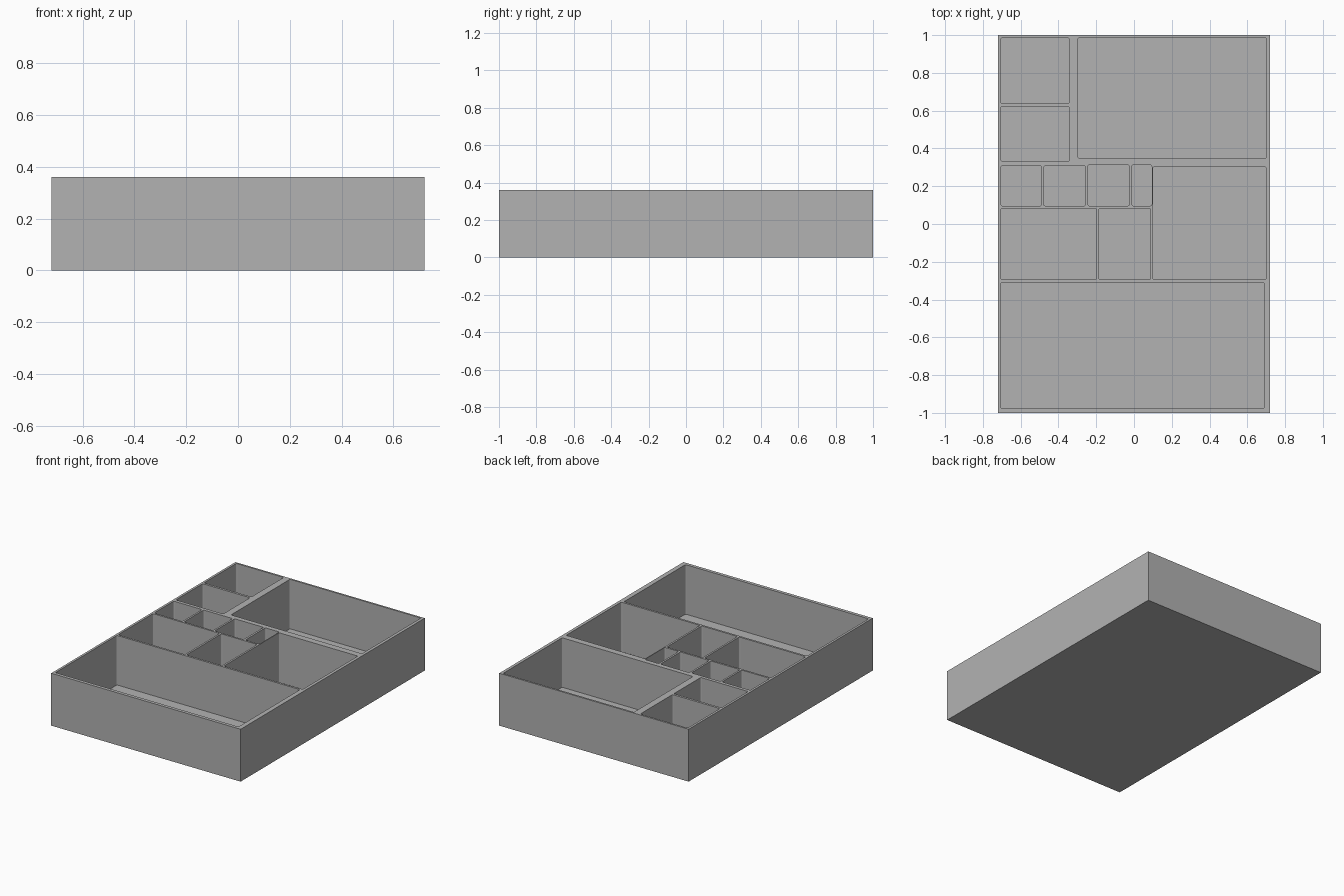
import bpy
import bmesh

if "Cube" in bpy.data.objects:
    bpy.data.objects.remove(bpy.data.objects["Cube"])

HEIGHT = 0.36
FLOOR = 0.02

grey = bpy.data.materials.new("plain grey")
grey.diffuse_color = (0.448, 0.448, 0.448, 1.0)
grey.use_nodes = True
grey.node_tree.nodes["Principled BSDF"].inputs["Base Color"].default_value = grey.diffuse_color


def add_box(bm, x0, x1, y0, y1, z0, z1, radius=0.0):
    """Add a box, optionally with rounded upright edges."""
    verts = bmesh.ops.create_cube(bm, size=1.0)["verts"]
    for v in verts:
        v.co.x = x1 if v.co.x > 0 else x0
        v.co.y = y1 if v.co.y > 0 else y0
        v.co.z = z1 if v.co.z > 0 else z0
    if radius:
        edges = {e for v in verts for e in v.link_edges
                 if abs(e.verts[0].co.z - e.verts[1].co.z) > 0.1}
        bmesh.ops.bevel(bm, geom=list(edges), offset=radius, segments=3,
                        profile=0.5, affect='EDGES')


def make_object(name, bm):
    bmesh.ops.recalc_face_normals(bm, faces=bm.faces)
    mesh = bpy.data.meshes.new(name)
    bm.to_mesh(mesh)
    bm.free()
    mesh.materials.append(grey)
    obj = bpy.data.objects.new(name, mesh)
    bpy.context.collection.objects.link(obj)
    return obj


# Solid tray block
bm = bmesh.new()
add_box(bm, -0.72, 0.72, -1.0, 1.0, 0.0, HEIGHT)
tray = make_object("organizer_tray", bm)

# Compartments: x0, x1, y0, y1
compartments = [
    (-0.704, -0.344, 0.638, 0.987),   # back left pair
    (-0.704, -0.344, 0.331, 0.622),
    (-0.296, 0.699, 0.347, 0.987),    # large back right
    (-0.704, -0.490, 0.096, 0.308),   # row of small bins
    (-0.477, -0.257, 0.096, 0.308),
    (-0.244, -0.025, 0.096, 0.313),
    (-0.011, 0.094, 0.096, 0.313),
    (0.100, 0.699, -0.295, 0.303),    # square on the right
    (-0.704, -0.198, -0.295, 0.083),  # middle left pair
    (-0.185, 0.087, -0.295, 0.083),
    (-0.704, 0.688, -0.977, -0.309),  # wide front bin
]
bm = bmesh.new()
for x0, x1, y0, y1 in compartments:
    add_box(bm, x0, x1, y0, y1, FLOOR, HEIGHT + 0.1, radius=0.008)
cutter = make_object("compartment_cutter", bm)
cutter.hide_render = True

# Hollow out the compartments
cut = tray.modifiers.new("compartments", 'BOOLEAN')
cut.operation = 'DIFFERENCE'
cut.solver = 'EXACT'
cut.object = cutter
bpy.context.view_layer.objects.active = tray
tray.select_set(True)
bpy.ops.object.modifier_apply(modifier=cut.name)
bpy.data.objects.remove(cutter)
